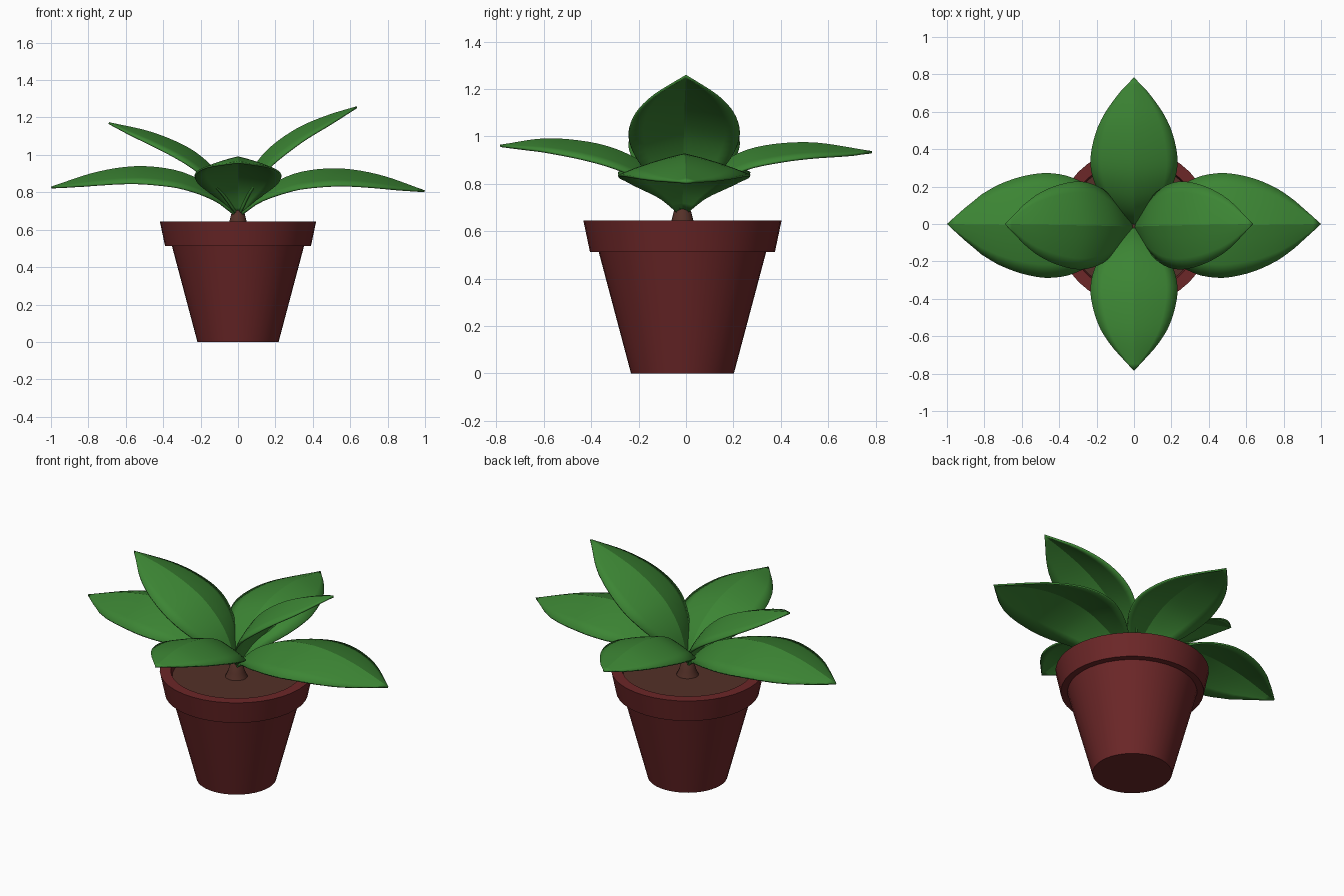
import bpy, bmesh, math
from mathutils import Vector

if "Cube" in bpy.data.objects:
    bpy.data.objects.remove(bpy.data.objects["Cube"])

CY = -0.015  # pot axis sits slightly forward of the leaf centre


def material(name, rgb):
    m = bpy.data.materials.new(name)
    m.diffuse_color = (*rgb, 1)
    m.use_nodes = True
    m.node_tree.nodes["Principled BSDF"].inputs["Base Color"].default_value = m.diffuse_color
    return m


TERRACOTTA = material("dark red clay", (0.150, 0.020, 0.021))
SOIL = material("brown soil", (0.088, 0.030, 0.021))
GREEN = material("leaf green", (0.045, 0.235, 0.034))


def finish(bm, name, mat, angle):
    me = bpy.data.meshes.new(name)
    bm.to_mesh(me)
    bm.free()
    ob = bpy.data.objects.new(name, me)
    bpy.context.collection.objects.link(ob)
    me.materials.append(mat)
    bpy.ops.object.select_all(action='DESELECT')
    ob.select_set(True)
    bpy.context.view_layer.objects.active = ob
    bpy.ops.object.shade_smooth_by_angle(angle=math.radians(angle))
    return ob


def lathe(name, profile, mat, sides=40):
    """Spin a (radius, height) profile round the pot axis."""
    bm = bmesh.new()
    vs = [bm.verts.new((r, CY, z)) for r, z in profile]
    es = [bm.edges.new(p) for p in zip(vs, vs[1:])]
    bmesh.ops.spin(bm, geom=vs + es, cent=(0, CY, 0), axis=(0, 0, 1),
                   angle=math.tau, steps=sides, use_merge=True)
    bmesh.ops.remove_doubles(bm, verts=bm.verts, dist=1e-4)
    bmesh.ops.recalc_face_normals(bm, faces=bm.faces)
    return finish(bm, name, mat, 30)


def sample(pts, t):
    """Catmull-Rom point at t (0..1) through a list of vectors."""
    n = len(pts) - 1
    i = min(int(t * n), n - 1)
    u = t * n - i
    b, c = pts[i], pts[i + 1]
    a = pts[i - 1] if i else 2 * b - c
    d = pts[i + 2] if i + 2 <= n else 2 * c - b
    return 0.5 * (2 * b + (c - a) * u + (2 * a - 5 * b + 4 * c - d) * u**2
                  + (3 * b - a - 3 * c + d) * u**3)


# half width of a leaf along its length, as a share of the widest point
OUTLINE = [Vector((w, 0)) for w in
           (.10, .38, .66, .86, .97, 1.0, .95, .84, .66, .37, 0)]


def leaf(name, direction, half_width, spine, rows=24, cols=4, fold=0.32):
    """Roof-folded blade; spine is (distance out, height) of the midrib."""
    out, up = Vector((*direction, 0)), Vector((0, 0, 1))
    side = up.cross(out)
    pts = [Vector(p) for p in spine]
    # sample the spine evenly by length
    fine = [sample(pts, i / 300) for i in range(301)]
    run = [0.0]
    for a, b in zip(fine, fine[1:]):
        run.append(run[-1] + (b - a).length)
    bm = bmesh.new()
    grid = []
    for r in range(rows + 1):
        t = r / rows
        k = min(range(301), key=lambda i: abs(run[i] - t * run[-1]))
        tan = (fine[min(k + 1, 300)] - fine[max(k - 1, 0)]).normalized()
        normal = up * tan.x - out * tan.y
        mid = out * fine[k].x + up * fine[k].y
        if direction[0]:
            mid.y += CY * (1 - t)
        w = half_width * max(sample(OUTLINE, t).x, 0)
        row = []
        for c in range(-cols, cols + 1):
            s = c / cols
            drop = fold * w * (0.7 * abs(s) + 0.3 * s * s)
            row.append(bm.verts.new(mid + side * (s * w) - normal * drop))
        grid.append(row)
    for a, b in zip(grid, grid[1:]):
        for c in range(2 * cols):
            bm.faces.new((a[c], b[c], b[c + 1], a[c + 1]))
    bmesh.ops.remove_doubles(bm, verts=bm.verts, dist=1e-4)
    bmesh.ops.recalc_face_normals(bm, faces=bm.faces)
    if sum(f.normal.z for f in bm.faces) < 0:
        bmesh.ops.reverse_faces(bm, faces=bm.faces)
    ob = finish(bm, name, GREEN, 22)
    mod = ob.modifiers.new("thickness", 'SOLIDIFY')
    mod.thickness = 0.01
    mod.offset = -1


# pot with stepped rim and hollow top
lathe("pot", [(0, 0), (.217, 0), (.353, .512), (.39, .512), (.418, .645),
              (.358, .645), (.345, .59), (0, .59)], TERRACOTTA)
lathe("soil", [(0, .595), (.352, .595), (.352, .612), (0, .612)], SOIL)
lathe("stem", [(.064, .605), (.046, .645), (.036, .685), (.02, .703),
               (0, .708)], SOIL, 20)

# low pair of broad leaves, left and right
leaf("lower_right_leaf", (1, 0), .28,
     [(.01, .69), (.09, .78), (.2, .855), (.34, .91), (.54, .928),
      (.76, .893), (1.0, .81)])
leaf("lower_left_leaf", (-1, 0), .28,
     [(.01, .69), (.09, .785), (.2, .865), (.34, .92), (.54, .94),
      (.76, .908), (1.0, .83)])
# raised pair, left and right
leaf("upper_right_leaf", (1, 0), .235,
     [(0, .69), (.04, .85), (.11, .975), (.2, 1.065), (.33, 1.15),
      (.48, 1.213), (.635, 1.26)])
leaf("upper_left_leaf", (-1, 0), .235,
     [(0, .69), (.07, .85), (.165, .965), (.285, 1.05), (.47, 1.125),
      (.69, 1.175)])
# middle pair, front and back
leaf("back_leaf", (0, 1), .233,
     [(-.01, .69), (.06, .81), (.165, .9), (.31, .958), (.53, .975),
      (.785, .938)])
leaf("front_leaf", (0, -1), .233,
     [(.01, .69), (.085, .81), (.195, .9), (.36, .967), (.58, .992),
      (.785, .965)])
